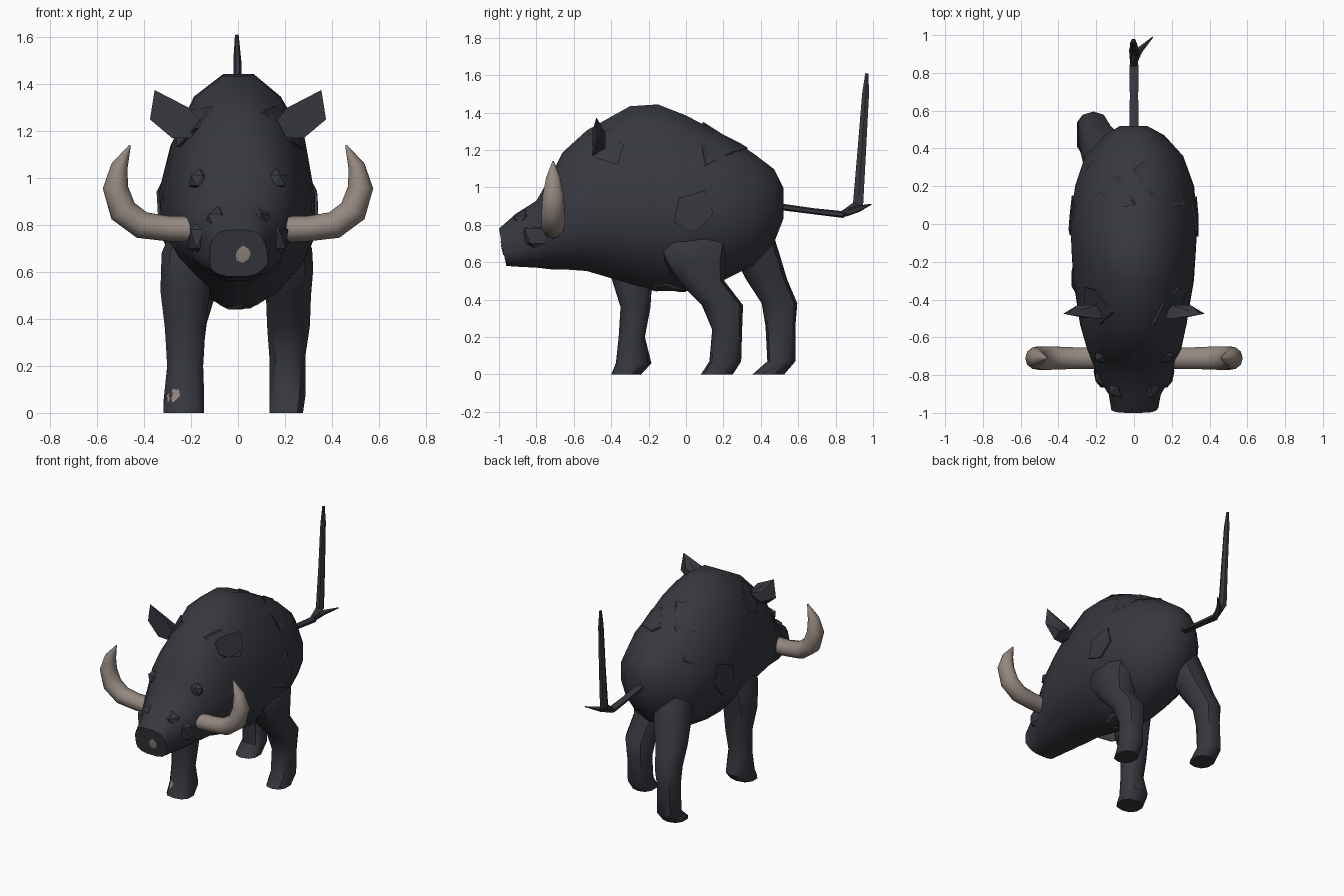
import bpy, bmesh, math, random
from mathutils import Vector
from mathutils.bvhtree import BVHTree

random.seed(4)
if "Cube" in bpy.data.objects:
    bpy.data.objects.remove(bpy.data.objects["Cube"])


def material(name, rgb):
    m = bpy.data.materials.new(name)
    m.use_nodes = True
    m.diffuse_color = (*rgb, 1)
    bsdf = next(n for n in m.node_tree.nodes if n.type == 'BSDF_PRINCIPLED')
    bsdf.inputs["Base Color"].default_value = (*rgb, 1)
    bsdf.inputs["Roughness"].default_value = 0.8
    return m


HIDE = material("charcoal hide", (0.038, 0.040, 0.050))
IVORY = material("dull ivory", (0.30, 0.25, 0.22))


def finish(name, bm, mat, angle=40):
    bmesh.ops.recalc_face_normals(bm, faces=bm.faces)
    me = bpy.data.meshes.new(name)
    bm.to_mesh(me)
    bm.free()
    me.materials.append(mat)
    ob = bpy.data.objects.new(name, me)
    bpy.context.collection.objects.link(ob)
    bpy.ops.object.select_all(action='DESELECT')
    ob.select_set(True)
    bpy.context.view_layer.objects.active = ob
    bpy.ops.object.shade_smooth_by_angle(angle=math.radians(angle))
    return ob


def loft(name, rings, mat):
    """Skin a list of equal rings of points and cap both ends."""
    bm = bmesh.new()
    rows = [[bm.verts.new(p) for p in ring] for ring in rings]
    n = len(rows[0])
    for a, b in zip(rows, rows[1:]):
        for i in range(n):
            j = (i + 1) % n
            bm.faces.new((a[i], a[j], b[j], b[i]))
    bm.faces.new(rows[0])
    bm.faces.new(rows[-1])
    return finish(name, bm, mat)


def unit_ring(n, power=1.0, low_power=None):
    out = []
    for i in range(n):
        a = 2 * math.pi * (i + 0.5) / n
        c, s = math.cos(a), math.sin(a)
        k = low_power if low_power and s < 0 else power
        out.append((math.copysign(abs(c) ** k, c), math.copysign(abs(s) ** k, s)))
    return out


# Body and head: y, half width, bottom, widest height, top, squareness above and below, lean
SECTIONS = [
    (-0.98, 0.125, 0.58, 0.67, 0.78, 0.7, 0.7, 0.02),
    (-0.90, 0.14, 0.575, 0.69, 0.86, 0.75, 0.75, 0.01),
    (-0.80, 0.20, 0.57, 0.73, 0.93, 0.85, 0.95, 0),
    (-0.72, 0.225, 0.56, 0.78, 1.07, 0.9, 1.0, 0),
    (-0.66, 0.25, 0.56, 0.80, 1.19, 0.95, 1.05, 0),
    (-0.53, 0.29, 0.55, 0.81, 1.31, 1, 1.15, 0),
    (-0.30, 0.325, 0.48, 0.81, 1.44, 1, 1.25, 0),
    (-0.15, 0.335, 0.44, 0.81, 1.45, 1, 1.25, 0),
    (0.00, 0.34, 0.44, 0.82, 1.39, 1, 1.2, 0),
    (0.20, 0.32, 0.50, 0.85, 1.285, 1, 1.1, 0),
    (0.36, 0.26, 0.58, 0.88, 1.185, 1, 1, 0),
    (0.47, 0.16, 0.70, 0.91, 1.10, 1, 1, 0),
    (0.52, 0.07, 0.83, 0.92, 1.00, 1, 1, 0),
]
rings = []
for y, w, lo, mid, hi, power, low_power, lean in SECTIONS:
    ring = []
    for c, s in unit_ring(16, power, low_power):
        h = (hi - mid) if s > 0 else (mid - lo)
        ring.append((c * w + random.uniform(-0.006, 0.006), y - s * lean, mid + s * h * 1.01))
    rings.append(ring)
body = loft("body", rings, HIDE)


# Legs: stacked level ovals given as x, y, z, half width, half depth
def leg(name, stations):
    shape = unit_ring(10, 0.85)
    return loft(name, [[(x + c * rx, y + s * ry, z) for c, s in shape]
                       for x, y, z, rx, ry in stations], HIDE)


front_leg = leg("front_leg", [
    (-0.23, -0.32, 0.00, 0.09, 0.08), (-0.23, -0.28, 0.06, 0.09, 0.095),
    (-0.225, -0.29, 0.20, 0.08, 0.07), (-0.225, -0.27, 0.36, 0.09, 0.08),
    (-0.225, -0.29, 0.52, 0.11, 0.11), (-0.22, -0.28, 0.68, 0.11, 0.14),
    (-0.18, -0.26, 0.80, 0.10, 0.14)])
leg("middle_leg", [
    (0.205, 0.165, 0.00, 0.075, 0.085), (0.21, 0.21, 0.07, 0.08, 0.085),
    (0.21, 0.22, 0.24, 0.08, 0.08), (0.215, 0.195, 0.37, 0.095, 0.11),
    (0.215, 0.08, 0.50, 0.10, 0.125), (0.215, 0.04, 0.61, 0.11, 0.17),
    (0.21, 0.03, 0.70, 0.11, 0.20), (0.16, 0.03, 0.82, 0.10, 0.18)])
leg("hind_leg", [
    (-0.225, 0.44, 0.00, 0.08, 0.085), (-0.225, 0.51, 0.07, 0.08, 0.075),
    (-0.22, 0.505, 0.26, 0.075, 0.08), (-0.215, 0.50, 0.38, 0.085, 0.095),
    (-0.19, 0.43, 0.51, 0.10, 0.11), (-0.155, 0.37, 0.66, 0.12, 0.125),
    (-0.13, 0.31, 0.80, 0.12, 0.14), (-0.11, 0.25, 0.94, 0.10, 0.12)])


# Tubes that follow a path of x, y, z, radius
def tube(name, path, mat, n=8, flat=1.0):
    pts = [Vector(p[:3]) for p in path]
    rows = []
    for i, p in enumerate(pts):
        t = (pts[min(i + 1, len(pts) - 1)] - pts[max(i - 1, 0)]).normalized()
        u = Vector((0, 1, 0)) if abs(t.y) < 0.5 else Vector((1, 0, 0))
        u = (u - t * u.dot(t)).normalized()
        v = t.cross(u)
        r = path[i][3]
        rows.append([p + u * c * r * flat + v * s * r for c, s in unit_ring(n)])
    return loft(name, rows, mat)


TUSK = [(0.15, 0.78, 0.056), (0.30, 0.785, 0.054), (0.41, 0.80, 0.058), (0.49, 0.86, 0.060),
        (0.522, 0.96, 0.054), (0.505, 1.05, 0.036), (0.46, 1.14, 0.004)]
for side, word in ((1, "left"), (-1, "right")):
    tube(word + "_tusk", [(side * x, -0.71, z, r) for x, z, r in TUSK], IVORY, 10, 1.1)

tube("tail", [(0, 0.48, 0.90, 0.018), (0, 0.68, 0.873, 0.016), (0, 0.84, 0.855, 0.018)], HIDE, 6, 1.6)
tube("tail_tip", [(0, 0.83, 0.85, 0.018), (0, 0.92, 0.91, 0.026), (0, 0.94, 1.2, 0.021),
                  (-0.003, 0.96, 1.5, 0.017), (-0.005, 0.967, 1.61, 0.008)], HIDE, 6, 1.25)
tube("tail_tuft", [(0, 0.85, 0.86, 0.018), (0.03, 0.92, 0.885, 0.018), (0.1, 0.99, 0.91, 0.003)], HIDE, 5)

# Ears: cupped leaves with a hollow front and a rounded back
EAR = [(0.15, 1.23), (0.21, 1.30), (0.355, 1.375), (0.375, 1.25), (0.28, 1.17), (0.20, 1.17)]
for side, word in ((1, "left"), (-1, "right")):
    bm = bmesh.new()
    rim = [bm.verts.new((side * x, -0.50 + 0.2 * max(x - 0.25, 0), z)) for x, z in EAR]
    cup = bm.verts.new((side * 0.27, -0.47, 1.25))
    heel = [bm.verts.new((side * x, -0.43, z)) for x, z in ((0.20, 1.26), (0.30, 1.29), (0.28, 1.21))]
    for a, b in zip(rim, rim[1:] + rim[:1]):
        bm.faces.new((a, b, cup))
    bmesh.ops.convex_hull(bm, input=rim + heel)
    finish(word + "_ear", bm, HIDE, 30)

# Snout ridges, brows and cheeks, as small faceted wedges
for side, word in ((1, "left"), (-1, "right")):
    for part, (x, y, z), size in (("snout_ridge", (0.085, -0.86, 0.82), (0.06, 0.07, 0.06)),
                                  ("brow", (0.165, -0.70, 0.99), (0.05, 0.04, 0.05)),
                                  ("cheek", (0.16, -0.78, 0.74), (0.06, 0.10, 0.09))):
        bm = bmesh.new()
        bmesh.ops.create_icosphere(bm, subdivisions=1, radius=1)
        bmesh.ops.scale(bm, vec=size, verts=bm.verts)
        bmesh.ops.translate(bm, vec=(side * x, y, z), verts=bm.verts)
        finish(word + "_" + part, bm, HIDE, 30)


# Patches laid onto a surface by casting a polygon along a direction
def patch(name, target, start, direction, size, sides, mat, lift, turn=0.0):
    bm = bmesh.new()
    bm.from_mesh(target.data)
    tree = BVHTree.FromBMesh(bm)
    bm.free()
    d = Vector(direction)
    u = d.orthogonal().normalized()
    v = d.cross(u)
    top, low = [], []
    for i in range(sides):
        a = turn + 2 * math.pi * i / sides
        k = random.uniform(0.85, 1.15)
        p = Vector(start) + (u * math.cos(a) * size[0] + v * math.sin(a) * size[1]) * k
        hit = tree.ray_cast(p, d)[0]
        if hit is not None:
            top.append(hit - d * lift)
            low.append(hit + d * 0.03)
    bm = bmesh.new()
    a = [bm.verts.new(p) for p in top]
    b = [bm.verts.new(p) for p in low]
    mid = bm.verts.new(sum(top, Vector()) / len(top) - d * lift * 0.7)
    for i in range(len(a)):
        j = (i + 1) % len(a)
        bm.faces.new((a[i], a[j], mid))
        bm.faces.new((a[j], a[i], b[i], b[j]))
    finish(name, bm, mat, 30)


for side, word in ((1, "left"), (-1, "right")):
    d = (-side, 0, 0)
    patch(word + "_flank_flap", body, (side, 0.04, 0.87), d, (0.12, 0.11), 5, HIDE, 0.012, 0.3)
    patch(word + "_shoulder_flap", body, (side, -0.42, 1.22), d, (0.09, 0.11), 5, HIDE, 0.015)
    patch(word + "_back_flap", body, (side * 0.13, 0.2, 3), (0, 0, -1), (0.06, 0.18), 6, HIDE, 0.012)
patch("nose_spot", body, (0.02, -2, 0.675), (0, 1, 0), (0.036, 0.032), 8, IVORY, 0.004)
patch("hoof_spot", front_leg, (-0.275, -2, 0.075), (0, 1, 0), (0.035, 0.022), 6, IVORY, 0.004)
patch("belly_patch", body, (0.02, -0.10, -1), (0, 0, 1), (0.09, 0.09), 8, IVORY, 0.004)
